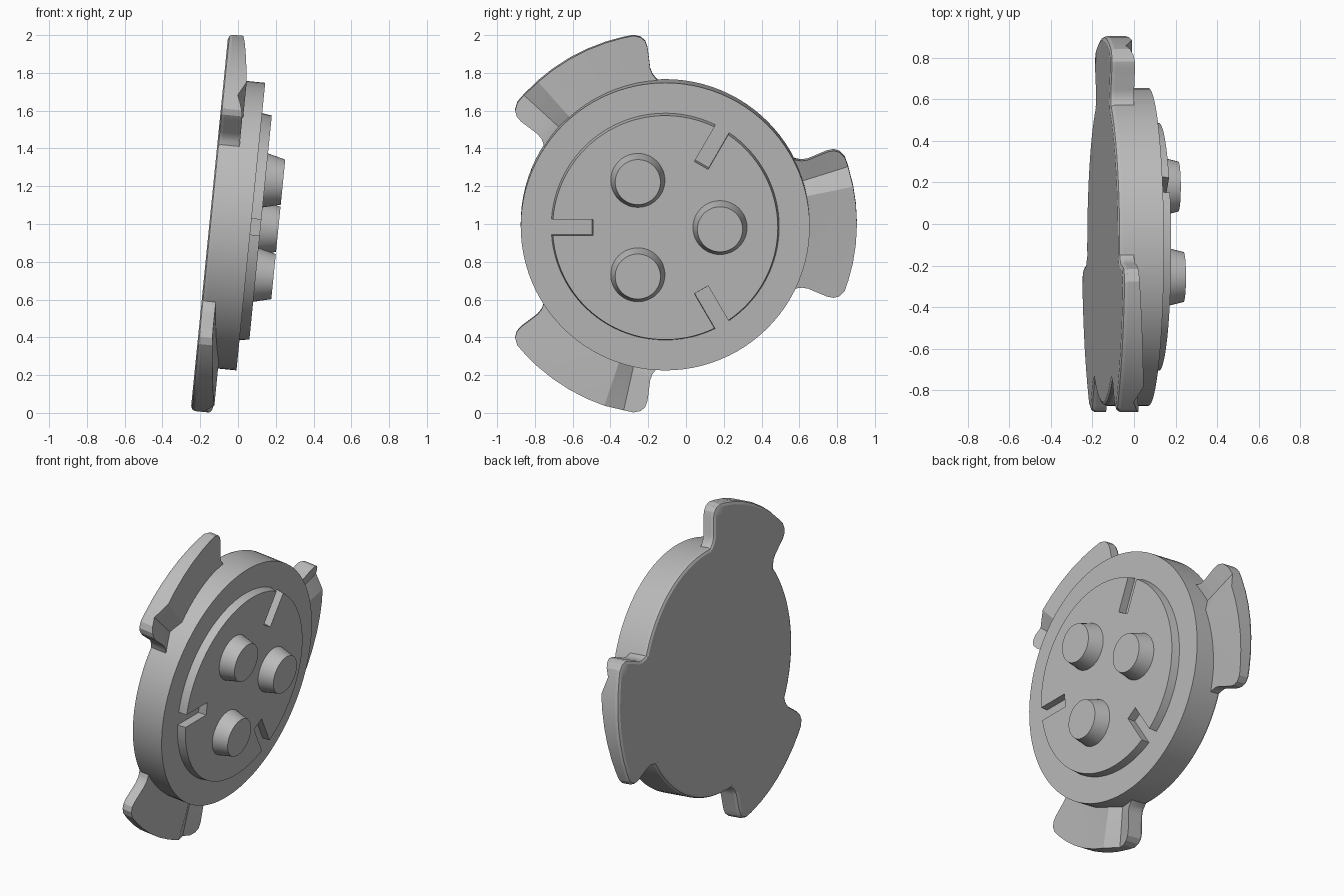
import bpy, bmesh
from math import radians, degrees, sin, cos, asin, pi
from mathutils import Matrix

cube = bpy.data.objects.get("Cube")
if cube:
    bpy.data.objects.remove(cube, do_unlink=True)

grey = bpy.data.materials.new("plain grey")
grey.use_nodes = True
colour = (0.5, 0.5, 0.5, 1)
grey.diffuse_color = colour
grey.node_tree.nodes["Principled BSDF"].inputs["Base Color"].default_value = colour

# The whole cap leans slightly: local z is the cap axis, local x is world y
tilt = radians(5.71)
c, s = cos(tilt), sin(tilt)
FRAME = Matrix(((0, s, c, -0.151), (1, 0, 0, -0.11), (0, c, -s, 1.008), (0, 0, 0, 1)))

DISC_R, DISC_H = 0.765, 0.22
PAD_R, PAD_H = 0.605, 0.272


def polar(r, deg, z=0.0):
    return (r * cos(radians(deg)), r * sin(radians(deg)), z)


def finish(bm, name):
    bmesh.ops.recalc_face_normals(bm, faces=bm.faces)
    mesh = bpy.data.meshes.new(name)
    bm.to_mesh(mesh)
    bm.free()
    mesh.materials.append(grey)
    ob = bpy.data.objects.new(name, mesh)
    bpy.context.collection.objects.link(ob)
    ob.matrix_world = FRAME
    bpy.ops.object.select_all(action='DESELECT')
    ob.select_set(True)
    bpy.context.view_layer.objects.active = ob
    bpy.ops.object.shade_smooth_by_angle(angle=radians(20))
    return ob


def skin(bm, loops):
    """Join closed loops of verts with quads."""
    for a, b in zip(loops, loops[1:]):
        for i in range(len(a)):
            j = (i + 1) % len(a)
            bm.faces.new((a[i], a[j], b[j], b[i]))


def turned(name, profile, centre=(0, 0), steps=96):
    """Solid of revolution from (radius, height) pairs."""
    bm = bmesh.new()
    loops = []
    for r, z in profile:
        ring = [polar(r, 360 * i / steps, z) for i in range(steps)]
        loops.append([bm.verts.new((x + centre[0], y + centre[1], z)) for x, y, z in ring])
    skin(bm, loops)
    bm.faces.new(loops[0])
    bm.faces.new(loops[-1])
    return finish(bm, name)


# Main disc with a rounded back edge
turned("main_disc", [(DISC_R - 0.022, 0), (DISC_R - 0.007, 0.007),
                     (DISC_R, 0.022), (DISC_R, DISC_H)])

# Raised pad with three radial slots
outline = []
half = 0.0425
for k in range(3):
    mid = 60 + 120 * k
    out, inn = degrees(asin(half / PAD_R)), degrees(asin(half / 0.39))
    outline += [(PAD_R, mid - out), (0.39, mid - inn), (0.39, mid + inn)]
    span = 120 - 2 * out
    outline += [(PAD_R, mid + out + span * i / 32) for i in range(32)]
bm = bmesh.new()
low = [bm.verts.new(polar(r, a, DISC_H - 0.01)) for r, a in outline]
top = [bm.verts.new(polar(r * 0.985, a, PAD_H)) for r, a in outline]
skin(bm, [low, top])
bm.faces.new(low)
bm.faces.new(top)
finish(bm, "raised_pad")

# Three tapered pegs
for k in range(3):
    x, y, _ = polar(0.29, 120 * k)
    turned(f"peg_{k + 1}", [(0.146, PAD_H - 0.01), (0.12, 0.366)], (x, y), 48)

# Locking tabs: half angle at each radius gives the filleted outline
ROWS = [(0.70, 28), (0.75, 28), (0.765, 27), (0.78, 26), (0.80, 25.1), (0.83, 24.5),
        (0.94, 24.3), (0.975, 23.8), (1.0, 22.6), (1.015, 20.5)]
INNER_COLS = [-17, -12, -6, 0, 6, 11.5, 17.5]
RAMP = [(-24, 0.075), (11.5, 0.122), (17.5, 0.082), (24, 0.118)]


def ramp_height(t):
    """Long rise, then a notch, then a stop."""
    t = max(-24, min(24, t))
    for (a, h), (b, g) in zip(RAMP, RAMP[1:]):
        if t <= b:
            return h + (g - h) * (t - a) / (b - a)


def tab_grid(bm, mid, inset, height):
    grid = []
    for n, (r, a) in enumerate(ROWS):
        a -= degrees(inset / r)
        if n > len(ROWS) - 4:
            r -= inset
        grid.append([bm.verts.new(polar(r, mid + t, height(t)))
                     for t in [-a] + INNER_COLS + [a]])
    return grid


def border(g):
    return (g[0][:-1] + [row[-1] for row in g[:-1]]
            + g[-1][:0:-1] + [row[0] for row in g[:0:-1]])


def cap(bm, g):
    for p, q in zip(g, g[1:]):
        for j in range(len(p) - 1):
            bm.faces.new((p[j], p[j + 1], q[j + 1], q[j]))


for k in range(3):
    bm = bmesh.new()
    layers = [tab_grid(bm, 120 * k, inset, fn) for inset, fn in (
        (0.022, lambda t: 0.0), (0.007, lambda t: 0.007),
        (0.0, lambda t: 0.022), (0.0, ramp_height))]
    skin(bm, [border(g) for g in layers])
    cap(bm, layers[0])
    cap(bm, layers[-1])
    loose = [v for v in bm.verts if not v.link_faces]
    bmesh.ops.delete(bm, geom=loose, context='VERTS')
    finish(bm, f"locking_tab_{k + 1}")
